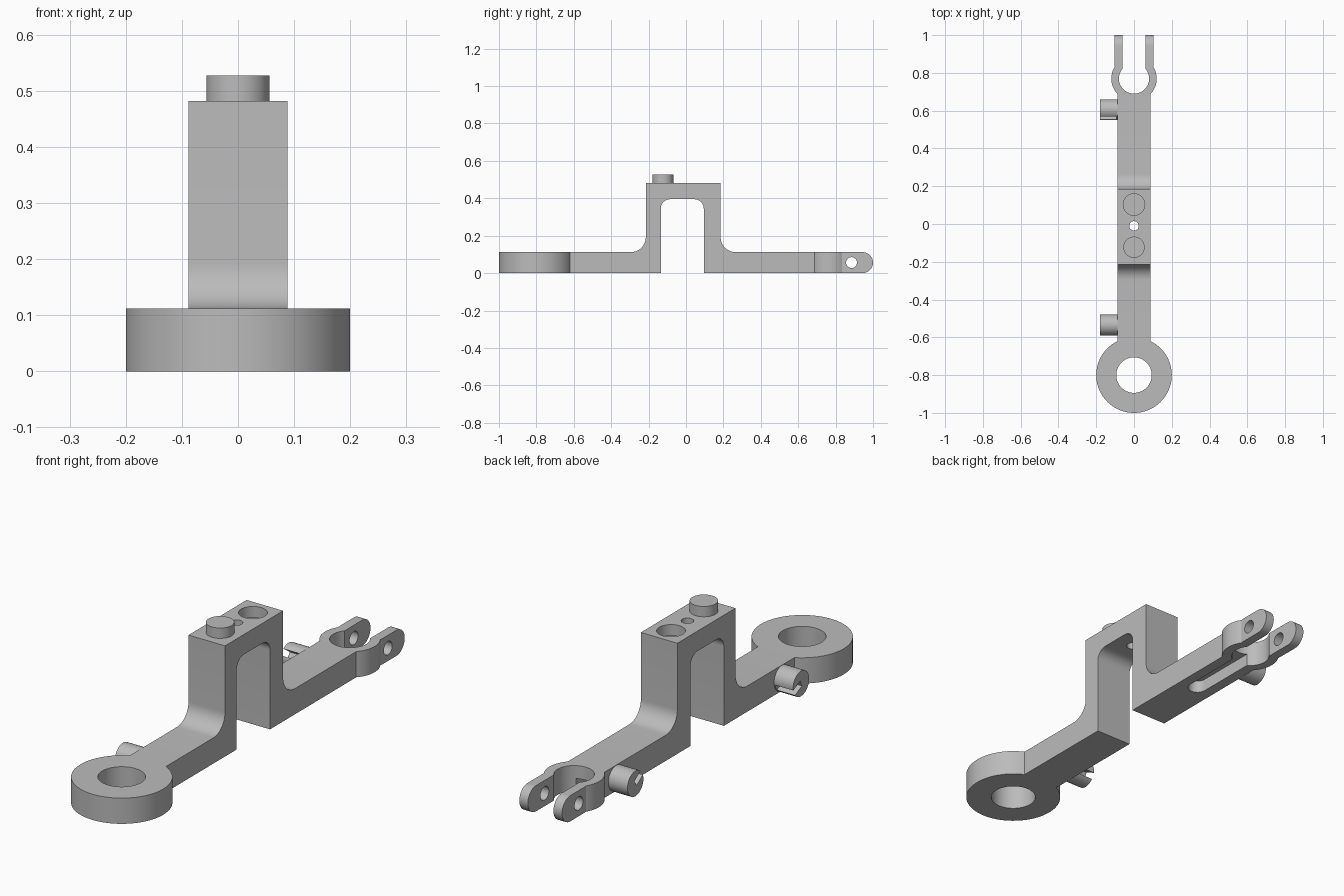
import bpy
import bmesh
from math import cos, sin, radians
from mathutils import Matrix, Vector

cube = bpy.data.objects.get("Cube")
if cube:
    bpy.data.objects.remove(cube)

grey = bpy.data.materials.new("plain grey")
grey.use_nodes = True
COLOUR = (0.5, 0.5, 0.5, 1)
grey.diffuse_color = COLOUR
grey.node_tree.nodes["Principled BSDF"].inputs["Base Color"].default_value = COLOUR

HALF = 0.088      # half width of the bar
THICK = 0.112     # height of the bar
MID = THICK / 2
# Maps a (y, z) profile extruded along local z to world axes
SIDEWAYS = Matrix(((0, 0, 1, 0), (1, 0, 0, 0), (0, 1, 0, 0), (0, 0, 0, 1)))


def arc(cx, cy, r, start, end, n=12):
    angles = [radians(start + (end - start) * i / n) for i in range(n + 1)]
    return [(cx + r * cos(a), cy + r * sin(a)) for a in angles]


def extrude(name, outline, low, high, matrix=Matrix()):
    bm = bmesh.new()
    face = bm.faces.new([bm.verts.new((u, v, low)) for u, v in outline])
    grown = bmesh.ops.extrude_face_region(bm, geom=[face])["geom"]
    verts = [g for g in grown if isinstance(g, bmesh.types.BMVert)]
    bmesh.ops.translate(bm, verts=verts, vec=(0, 0, high - low))
    bmesh.ops.transform(bm, matrix=matrix, verts=bm.verts)
    bmesh.ops.recalc_face_normals(bm, faces=bm.faces)
    mesh = bpy.data.meshes.new(name)
    bm.to_mesh(mesh)
    bm.free()
    mesh.materials.append(grey)
    obj = bpy.data.objects.new(name, mesh)
    bpy.context.collection.objects.link(obj)
    return obj


def disc(name, u, v, r, low, high, matrix=Matrix()):
    return extrude(name, arc(u, v, r, 0, 360, 48)[:-1], low, high, matrix)


def combine(target, tool, operation="DIFFERENCE"):
    tool.hide_render = True
    mod = target.modifiers.new("cut", "BOOLEAN")
    mod.operation, mod.solver, mod.object = operation, "EXACT", tool
    bpy.context.view_layer.objects.active = target
    bpy.ops.object.modifier_apply(modifier=mod.name)
    bpy.data.objects.remove(tool)


def smooth(obj):
    bpy.ops.object.select_all(action="DESELECT")
    obj.select_set(True)
    bpy.context.view_layer.objects.active = obj
    bpy.ops.object.shade_smooth_by_angle(angle=radians(30))


# Side profile: flat bars, filleted arch and rounded fork tips
side = [(-1.1, 0), (-0.135, 0)]
side += arc(-0.085, 0.345, 0.05, 180, 90) + arc(0.045, 0.345, 0.05, 90, 0)
side += [(0.095, 0)] + arc(1 - MID, MID, MID, -90, 90, 20)
side += arc(0.265, 0.192, 0.08, 270, 180) + [(0.185, 0.482), (-0.215, 0.482)]
side += arc(-0.295, 0.192, 0.08, 0, -90) + [(-1.1, THICK)]
body = extrude("arched_link", side, -0.3, 0.3, SIDEWAYS)

# Plan outline: ring eye, straight bar and forked clip
plan = arc(0, -0.8, 0.2, 116.1, 423.9, 64)
right = arc(0, 0.77, 0.12, -43, 32, 16) + [(0.103, 0.85), (0.103, 1.1), (0.062, 1.1)]
right += arc(0, 0.77, 0.08, 40, -90, 24)
plan += right + [(-x, y) for x, y in reversed(right[:-1])]
combine(body, extrude("plan_cutter", plan, -0.1, 0.7), "INTERSECT")

# Ring bore, small through hole, blind socket and fork pin hole
combine(body, disc("bore", 0, -0.8, 0.094, -0.1, 0.3))
combine(body, disc("small_hole", 0, -0.01, 0.025, 0.3, 0.6))
combine(body, disc("socket", 0, 0.103, 0.057, 0.435, 0.6))
combine(body, disc("pin_hole", 0.885, MID, 0.029, -0.3, 0.3, SIDEWAYS))

# Blind groove under the rear bar, open to the clip
groove = arc(0, 0.42, 0.04, 180, 360) + [(0.04, 0.75), (-0.04, 0.75)]
combine(body, extrude("groove", groove, -0.1, 0.055))
smooth(body)

# Stud on top of the arch
smooth(disc("top_stud", 0, -0.123, 0.056, 0.47, 0.527))

# Slotted side pegs
for name, y, angle in (("front_peg", -0.535, -25), ("rear_peg", 0.605, 145)):
    peg = disc(name, y, MID, 0.055, -0.18, -0.08, SIDEWAYS)
    along = Vector((cos(radians(angle)), sin(radians(angle))))
    across = Vector((-along.y, along.x)) * 0.014
    centre = Vector((y, MID))
    slot = [centre + along * d + across * s
            for d, s in ((0, -1), (0.1, -1), (0.1, 1), (0, 1))]
    combine(peg, extrude("slot", slot, -0.3, -HALF - 0.005, SIDEWAYS))
    smooth(peg)
